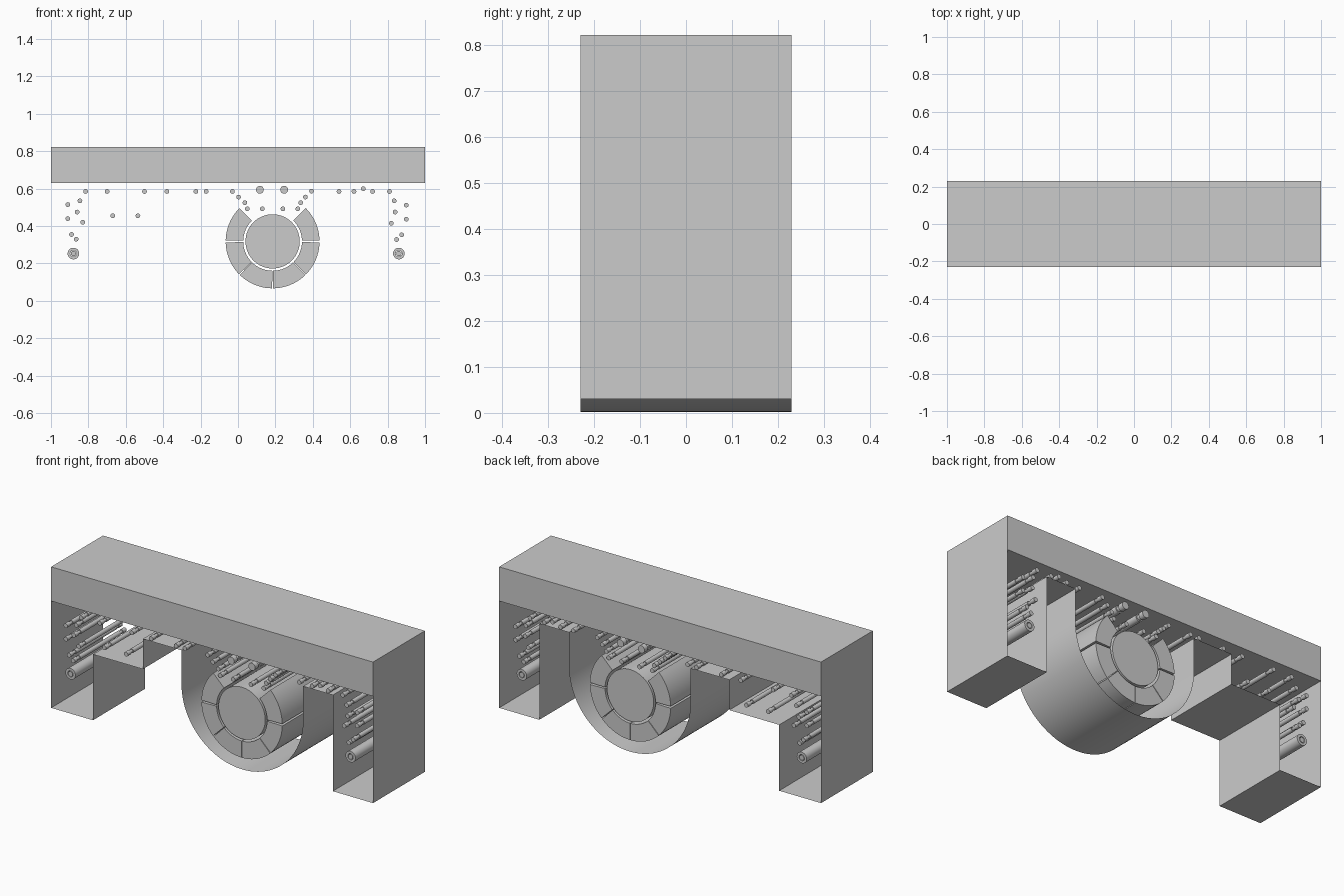
import bpy, bmesh
from math import sin, cos, pi, radians

if "Cube" in bpy.data.objects:
    bpy.data.objects.remove(bpy.data.objects["Cube"])

D = 0.23                     # half depth
CX, CZ = 0.185, 0.318        # drum centre


def finish(name, bm, smooth=True):
    bmesh.ops.recalc_face_normals(bm, faces=bm.faces)
    me = bpy.data.meshes.new(name)
    bm.to_mesh(me)
    bm.free()
    ob = bpy.data.objects.new(name, me)
    bpy.context.collection.objects.link(ob)
    if smooth:
        bpy.ops.object.select_all(action='DESELECT')
        bpy.context.view_layer.objects.active = ob
        ob.select_set(True)
        bpy.ops.object.shade_smooth_by_angle(angle=radians(30))
    return ob


def prism(name, pts):
    """Closed xz outline extruded through the full depth."""
    bm = bmesh.new()
    face = bm.faces.new([bm.verts.new((x, -D, z)) for x, z in pts])
    ext = bmesh.ops.extrude_face_region(bm, geom=[face])['geom']
    bmesh.ops.translate(bm, vec=(0, 2 * D, 0),
                        verts=[v for v in ext if isinstance(v, bmesh.types.BMVert)])
    return finish(name, bm)


def lathe(name, x, z, profile, n=20, closed=False):
    """Revolve (radius, y) points around a y-axis line through x, z."""
    bm = bmesh.new()
    rings = [[bm.verts.new((x + r * cos(2 * pi * i / n), y, z + r * sin(2 * pi * i / n)))
              for i in range(n)] for r, y in profile]
    pairs = list(zip(rings, rings[1:]))
    if closed:
        pairs.append((rings[-1], rings[0]))
    else:
        bm.faces.new(rings[0])
        bm.faces.new(rings[-1])
    for a, b in pairs:
        for i in range(n):
            j = (i + 1) % n
            bm.faces.new((a[i], a[j], b[j], b[i]))
    return finish(name, bm)


def arc(cx, cz, r, a0, a1, n):
    return [(cx + r * cos(radians(a0 + (a1 - a0) * i / n)),
             cz + r * sin(radians(a0 + (a1 - a0) * i / n))) for i in range(n + 1)]


# upper housing
prism("upper_housing", [(-1, .63), (1, .63), (1, .822), (-1, .822)])

# thin lower casing: one open sheet following the underside
path = [(-1, .63), (-1, .03), (-.74, .03), (-.74, .4), (-.43, .4), (-.43, .57), (-.19, .57)]
path += arc(CX + .003, .38, .378, 180, 360, 48)
path += [(.566, .57), (.75, .57), (.75, .03), (1, .03), (1, .63)]
bm = bmesh.new()
rows = [(bm.verts.new((x, -D, z)), bm.verts.new((x, D, z))) for x, z in path]
for a, b in zip(rows, rows[1:]):
    bm.faces.new((a[0], b[0], b[1], a[1]))
finish("lower_casing", bm)

# central drum
lathe("drum", CX, CZ, [(.145, -D), (.145, D)], 64)

# six curved shells around the drum, open at the top
for k in range(6):
    a0 = 135 + 45 * k
    lo = 1.3 if k == 1 or k == 5 else (.5 if k else 0)
    hi = 1.3 if k == 0 or k == 4 else (.5 if k < 5 else 0)
    outer = arc(CX, CZ, .251, a0 + lo, a0 + 45 - hi, 10)
    inner = arc(CX, CZ, .157, a0 + 45 - hi, a0 + lo, 10)
    prism("drum_shell", outer + inner)

# web guide rollers with a narrow neck near each end
small = [(-.91, .515), (-.91, .44), (-.845, .535), (-.86, .475), (-.83, .42), (-.89, .355),
         (-.865, .33), (-.815, .585), (-.70, .585), (-.67, .455), (-.535, .455), (-.50, .585),
         (-.38, .585), (-.225, .585), (-.17, .585), (-.03, .585), (.003, .555), (.037, .525),
         (.05, .492), (.13, .492), (.24, .492), (.32, .492), (.335, .525), (.36, .555),
         (.393, .587), (.54, .585), (.62, .585), (.67, .60), (.72, .585), (.81, .585),
         (.835, .535), (.90, .512), (.90, .437), (.84, .475), (.82, .415), (.875, .353),
         (.848, .328)]


def roller(name, x, z, r):
    k = r * .7
    lathe(name, x, z, [(r, -D), (r, -.2), (k, -.2), (k, -.18), (r, -.18),
                       (r, .18), (k, .18), (k, .2), (r, .2), (r, D)])


for x, z in small:
    roller("guide_roller", x, z, .0125)
for x in (.117, .247):
    roller("pressure_roller", x, .594, .021)

# supply and take-up spools: hollow tube with a core
for x in (-.88, .86):
    lathe("spool_tube", x, .253, [(.031, -D), (.031, D), (.017, D), (.017, -D)], 32, True)
    lathe("spool_core", x, .253, [(.014, -D), (.014, D)], 24)
